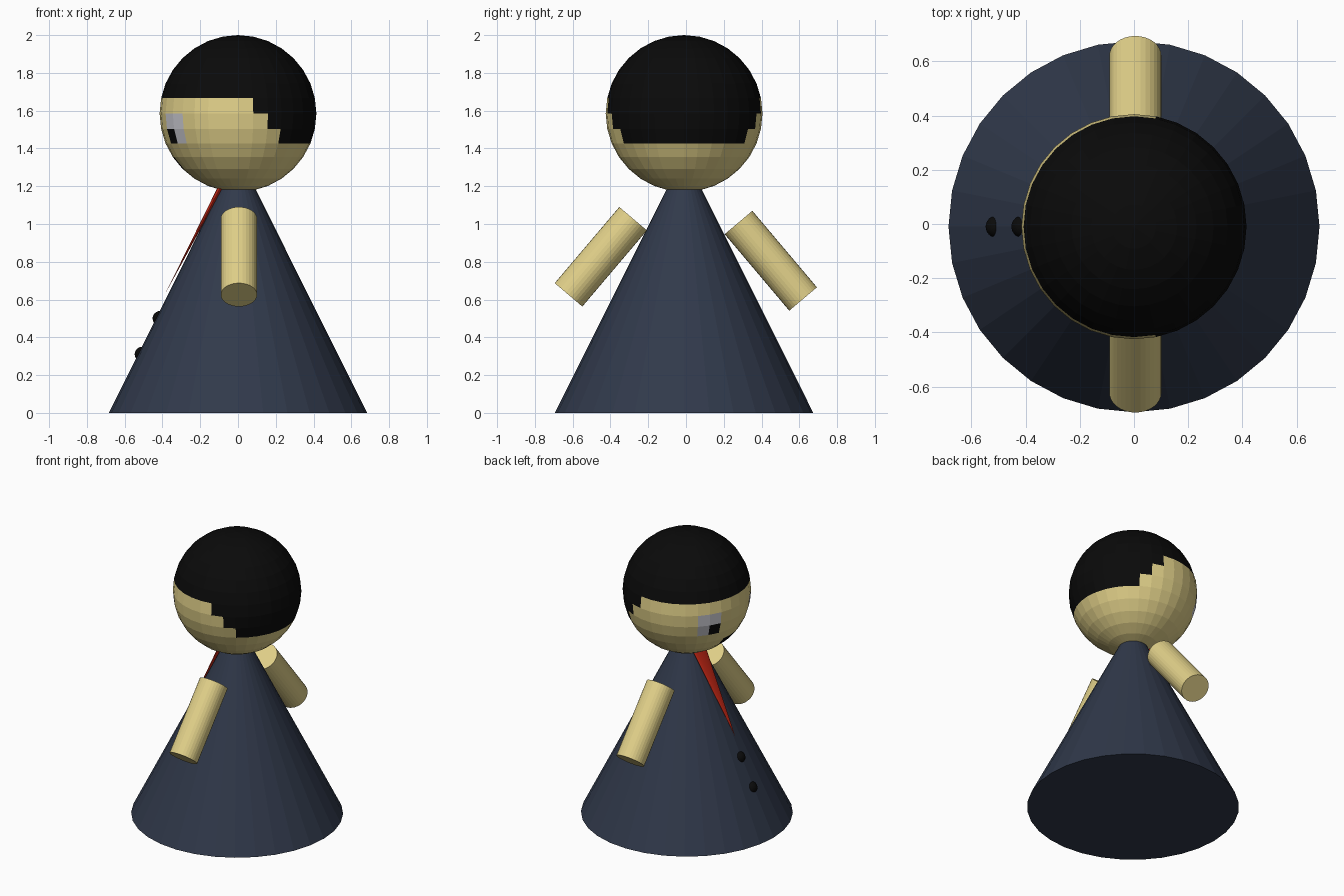
import bpy, bmesh, math
from mathutils import Matrix, Vector

if "Cube" in bpy.data.objects:
    bpy.data.objects.remove(bpy.data.objects["Cube"])

CY = -0.01  # shared centre line of the body; the figure looks toward -x


def mat(name, rgb):
    m = bpy.data.materials.new(name)
    m.diffuse_color = (*rgb, 1)
    m.use_nodes = True
    m.node_tree.nodes["Principled BSDF"].inputs["Base Color"].default_value = m.diffuse_color
    return m


SKIN = mat("skin", (0.75, 0.63, 0.25))
BLACK = mat("black", (0.003, 0.003, 0.003))
WHITE = mat("eye_white", (0.6, 0.6, 0.65))
NAVY = mat("navy", (0.03, 0.041, 0.07))
RED = mat("red", (0.6, 0.022, 0.008))


def finish(name, bm, *mats):
    me = bpy.data.meshes.new(name)
    bm.to_mesh(me)
    bm.free()
    for m in mats:
        me.materials.append(m)
    ob = bpy.data.objects.new(name, me)
    bpy.context.collection.objects.link(ob)
    return ob


def rod(name, a, b, r1, r2, material, flat=1.0):
    """Cone or cylinder from a to b; flat squeezes it across its x direction."""
    a, b = Vector(a), Vector(b)
    d = b - a
    z = d.normalized()
    y = Vector((0, 1, 0)) if abs(z.y) < 0.01 else Vector((1, 0, 0))
    x = y.cross(z)
    rot = Matrix((x, y, z)).transposed().to_4x4()
    bm = bmesh.new()
    bmesh.ops.create_cone(bm, cap_ends=True, segments=32, radius1=r1, radius2=r2,
                          depth=d.length)
    bm.transform(Matrix.Translation((a + b) / 2) @ rot @ Matrix.Diagonal((flat, 1, 1, 1)))
    return finish(name, bm, material)


# Body cone
rod("body", (0, CY, 0), (0, CY, 1.37), 0.684, 0, NAVY)

# Arms
rod("arm_left", (0.005, -0.28, 1.028), (0.005, -0.622, 0.625), 0.096, 0.096, SKIN)
rod("arm_right", (0.005, 0.278, 1.008), (0.005, 0.62, 0.603), 0.096, 0.096, SKIN)

# Tie, a flattened cone lying on the body
rod("tie", (-0.085, CY, 1.21), (-0.383, CY, 0.635), 0.068, 0, RED, 0.2)

# Buttons
for i, (x, z) in enumerate(((-0.412, 0.5), (-0.507, 0.31))):
    bm = bmesh.new()
    bmesh.ops.create_uvsphere(bm, u_segments=32, v_segments=16, radius=0.04)
    bm.transform(Matrix.Translation((x, CY, z)))
    finish(f"button_{i + 1}", bm, BLACK)

# Head, with hair, eyes and mouth coloured by latitude row and angle from the face centre
bm = bmesh.new()
bmesh.ops.create_uvsphere(bm, u_segments=32, v_segments=16, radius=0.415)
STEP = 11.25
for f in bm.faces:
    c = f.calc_center_median()
    row = math.floor(math.degrees(math.atan2(c.z, math.hypot(c.x, c.y))) / STEP)
    col = int(math.degrees(math.atan2(abs(c.y), -c.x)) / STEP)
    hair = row >= 1 or (row >= -2 and col >= 9 - row)
    mouth = row == -4 and col == 0
    if hair or mouth:
        f.material_index = 1
    elif row in (-1, -2) and col in (2, 3):
        f.material_index = 1 if (row, col) == (-2, 2) else 2
bm.transform(Matrix.Translation((0, CY, 1.585)))
finish("head", bm, SKIN, BLACK, WHITE)
